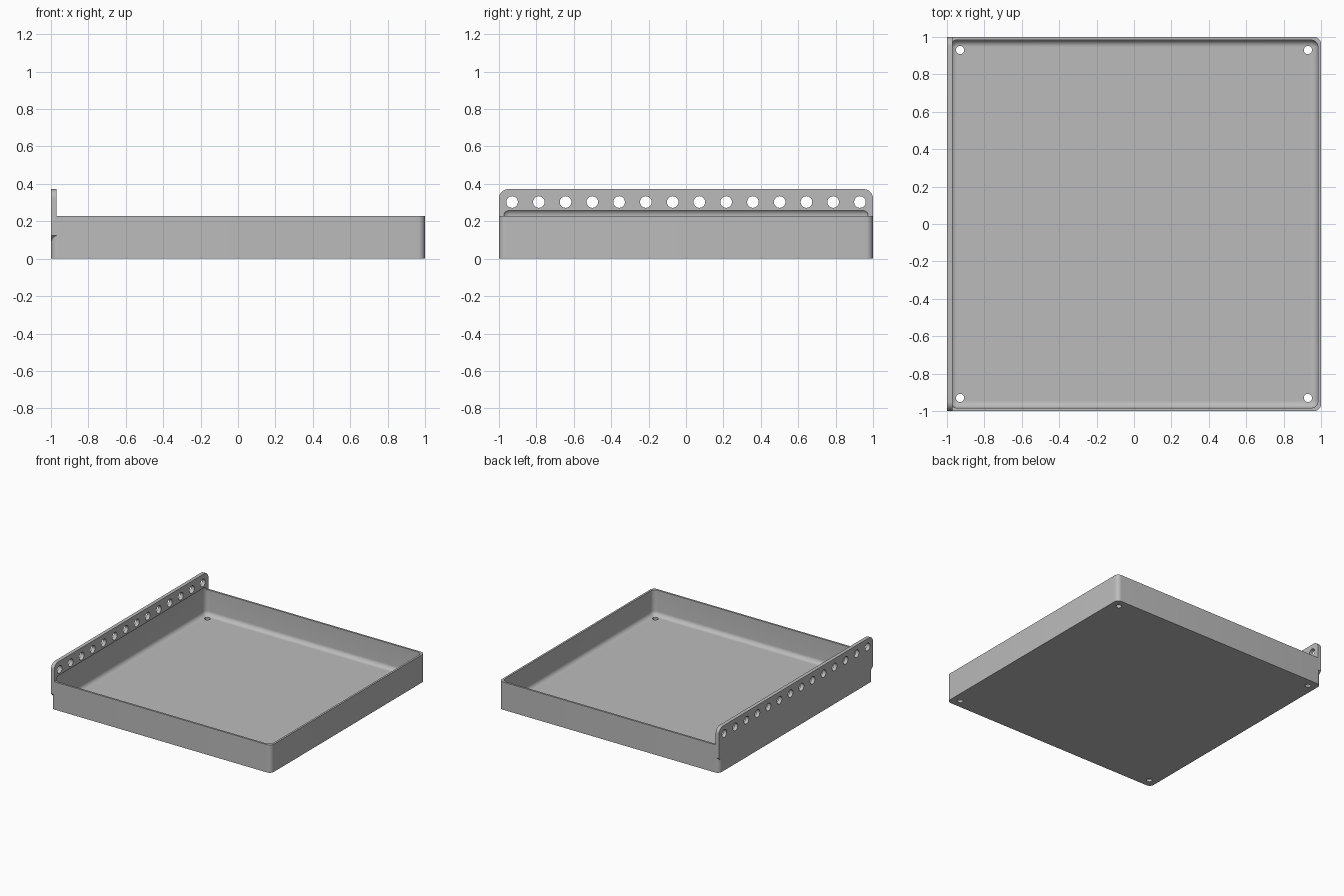
import bpy, bmesh
from math import sin, cos, pi, radians
from mathutils import Matrix

if "Cube" in bpy.data.objects:
    bpy.data.objects.remove(bpy.data.objects["Cube"])

grey = bpy.data.materials.new("grey plastic")
grey.use_nodes = True
colour = (0.5, 0.5, 0.5, 1)
grey.diffuse_color = colour
grey.node_tree.nodes["Principled BSDF"].inputs["Base Color"].default_value = colour

RIM, FLANGE_TOP, WALL, FLOOR = 0.228, 0.372, 0.016, 0.02
FLANGE_X = -0.97


def finish(bm, name):
    bmesh.ops.recalc_face_normals(bm, faces=bm.faces)
    mesh = bpy.data.meshes.new(name)
    bm.to_mesh(mesh)
    bm.free()
    mesh.materials.append(grey)
    ob = bpy.data.objects.new(name, mesh)
    bpy.context.collection.objects.link(ob)
    return ob


def rounded_square(half, r, steps=8):
    pts = []
    for q in range(4):
        a0 = q * pi / 2
        sx, sy = ((1, 1), (-1, 1), (-1, -1), (1, -1))[q]
        for i in range(steps + 1):
            a = a0 + i / steps * pi / 2
            pts.append((sx * (half - r) + r * cos(a), sy * (half - r) + r * sin(a)))
    return pts


def loft(name, rings):
    """Closed solid through (outline, z) rings."""
    bm = bmesh.new()
    loops = [[bm.verts.new((x, y, z)) for x, y in pts] for pts, z in rings]
    for a, b in zip(loops, loops[1:]):
        for i in range(len(a)):
            j = (i + 1) % len(a)
            bm.faces.new((a[i], a[j], b[j], b[i]))
    bm.faces.new(loops[0])
    bm.faces.new(loops[-1])
    return finish(bm, name)


def cylinders(name, centres, r, depth, turn):
    bm = bmesh.new()
    for c in centres:
        bmesh.ops.create_cone(bm, cap_ends=True, segments=32, radius1=r, radius2=r,
                              depth=depth, matrix=Matrix.Translation(c) @ turn)
    return finish(bm, name)


def combine(target, tool, operation):
    mod = target.modifiers.new(operation, "BOOLEAN")
    mod.operation, mod.solver, mod.object = operation, "EXACT", tool
    bpy.context.view_layer.objects.active = target
    bpy.ops.object.modifier_apply(modifier=mod.name)
    bpy.data.objects.remove(tool)


# Solid tray block
outer = rounded_square(1, 0.037)
tray = loft("tray", [(outer, 0), (outer, RIM)])

# Mounting flange: rounded top corners, chamfered lower ends
top_r = 0.05
half = [(0.96, 0.083), (1, 0.123)]
for i in range(9):
    a = i / 8 * pi / 2
    half.append((1 - top_r + top_r * cos(a), FLANGE_TOP - top_r + top_r * sin(a)))
profile = half + [(-y, z) for y, z in reversed(half)]
bm = bmesh.new()
face = bm.faces.new([bm.verts.new((-1, y, z)) for y, z in profile])
ext = bmesh.ops.extrude_face_region(bm, geom=[face])["geom"]
bmesh.ops.translate(bm, vec=(-1 - FLANGE_X) * Matrix.Identity(3).col[0] * -1,
                    verts=[v for v in ext if isinstance(v, bmesh.types.BMVert)])
flange = finish(bm, "flange")
combine(tray, flange, "UNION")

# Cavity: fillet along the floor, arched undercut into the flange
inner, fillet = 1 - WALL, 0.036


def inset_ring(a, z_mid, sign):
    inset = fillet * (1 - cos(a))
    return rounded_square(inner - inset, max(0.04 - inset, 0.003)), z_mid + sign * fillet * sin(a)


angles = [i / 8 * pi / 2 for i in range(9)]
rings = [inset_ring(a, FLOOR + fillet, -1) for a in reversed(angles)]
rings += [inset_ring(a, RIM + 0.002, 1) for a in angles]
combine(tray, loft("cavity_cutter", rings), "DIFFERENCE")

# Row of flange holes and four floor holes
row = [(-1, -0.93 + i * 1.86 / 13, 0.303) for i in range(14)]
combine(tray, cylinders("flange_hole_cutter", row, 0.031, 0.2,
                        Matrix.Rotation(pi / 2, 4, "Y")), "DIFFERENCE")
corners = [(x, y, 0) for x in (-0.93, 0.93) for y in (-0.93, 0.93)]
combine(tray, cylinders("floor_hole_cutter", corners, 0.022, 0.2,
                        Matrix.Identity(4)), "DIFFERENCE")

# Smooth fillets, keep hard edges
bpy.ops.object.select_all(action="DESELECT")
tray.select_set(True)
bpy.context.view_layer.objects.active = tray
bpy.ops.object.shade_smooth_by_angle(angle=radians(30))
